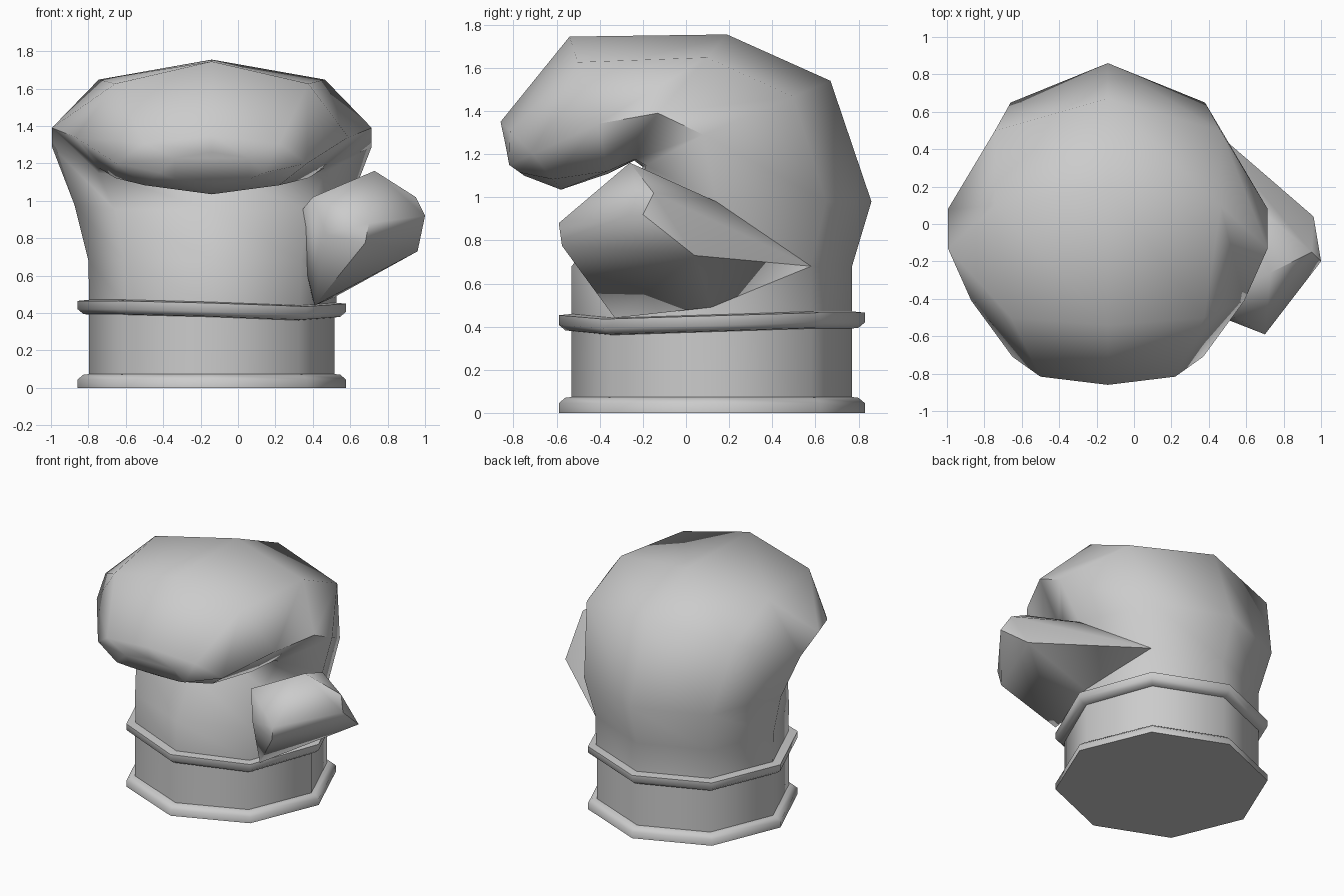
import bpy, bmesh
from math import sin, cos, pi, radians
from mathutils import Vector

if "Cube" in bpy.data.objects:
    bpy.data.objects.remove(bpy.data.objects["Cube"])

N = 8


def finish(name, bm, angle=62):
    bmesh.ops.recalc_face_normals(bm, faces=bm.faces)
    me = bpy.data.meshes.new(name)
    bm.to_mesh(me)
    bm.free()
    ob = bpy.data.objects.new(name, me)
    bpy.context.collection.objects.link(ob)
    bpy.ops.object.select_all(action='DESELECT')
    ob.select_set(True)
    bpy.context.view_layer.objects.active = ob
    bpy.ops.object.shade_smooth_by_angle(angle=radians(angle))
    return ob


def loft(name, rings, angle=62):
    """Skin a list of eight-point rings and cap both ends."""
    bm = bmesh.new()
    vs = [[bm.verts.new(p) for p in r] for r in rings]
    for a, b in zip(vs, vs[1:]):
        for i in range(N):
            j = (i + 1) % N
            bm.faces.new((a[i], a[j], b[j], b[i]))
    bm.faces.new(vs[0][::-1])
    bm.faces.new(vs[-1])
    return finish(name, bm, angle)


def section(front, back, side, cx, hw, full=0.707):
    """Octagon through front/back points (y, z), widest at side (y, z).
    full sets how far the front diagonal corners reach to the front point."""
    out = []
    for k in range(N):
        c, s = cos(k * pi / 4), sin(k * pi / 4)
        end = back if c > 0 else front
        w = full if k in (3, 5) else abs(c)
        out.append(Vector((cx + hw * s,
                           side[0] + w * (end[0] - side[0]),
                           side[1] + w * (end[1] - side[1]))))
    return out


def level(r, z, dip=0.0):
    """Horizontal octagon that sags under the thumb corner."""
    ring = section((0.12 - r, z), (0.12 + r, z), (0.12, z), -0.14, r + 0.007)
    for k, w in ((2, 0.5), (3, 1.0), (4, 0.4)):
        ring[k].z -= dip * w
    return ring


# Cuff and its two piped edges
loft("cuff", [level(0.65, 0.03), level(0.65, 0.44, 0.03)])
loft("bottom_piping", [level(0.71, 0), level(0.71, 0.045),
                       level(0.68, 0.07), level(0.64, 0.075)])
loft("wrist_piping", [level(0.64, 0.39, 0.03), level(0.68, 0.395, 0.03),
                      level(0.71, 0.42, 0.03), level(0.71, 0.465, 0.03),
                      level(0.64, 0.472, 0.03)])

# Padded hand, lofted up the palm and curled over to the fingertips
# front (y, z), back (y, z), side (y, z), centre x, half width, corner fullness
hand = [
    ((-0.53, 0.44), (0.77, 0.44), (0.12, 0.44), -0.135, 0.66, 0.707),
    ((-0.53, 0.68), (0.77, 0.68), (0.12, 0.68), -0.135, 0.665, 0.707),
    ((-0.34, 0.95), (0.86, 0.98), (0.14, 0.98), -0.14, 0.735, 0.8),
    ((-0.20, 1.14), (0.67, 1.54), (0.08, 1.29), -0.14, 0.855, 0.95),
    ((-0.24, 1.17), (0.19, 1.755), (-0.13, 1.39), -0.14, 0.855, 0.97),
    ((-0.36, 1.11), (-0.54, 1.745), (-0.41, 1.34), -0.14, 0.73, 0.95),
    ((-0.58, 1.035), (-0.86, 1.35), (-0.71, 1.20), -0.14, 0.51, 0.707),
    ((-0.75, 1.10), (-0.84, 1.26), (-0.82, 1.15), -0.14, 0.28, 0.707),
]
loft("hand_padding", [section(*h) for h in hand], 75)

# Thumb, a blunt faceted block flaring out of the side of the hand
thumb = [
    (0.40, -0.42, 1.02), (0.73, -0.26, 1.16), (0.95, -0.15, 1.02),
    (1.0, -0.2, 0.92), (0.70, -0.59, 0.88), (0.96, 0.04, 0.73),
    (0.68, -0.575, 0.775), (0.47, -0.5, 0.82),
    (0.41, -0.33, 0.44), (0.525, 0.12, 0.49), (0.335, 0.58, 0.68),
    (0.595, 0.14, 0.98), (0.3, -0.1, 0.9),
]
bm = bmesh.new()
for p in thumb:
    bm.verts.new(p)
bmesh.ops.convex_hull(bm, input=bm.verts)
loose = [v for v in bm.verts if not v.link_faces]
bmesh.ops.delete(bm, geom=loose, context='VERTS')
finish("thumb", bm, 58)
